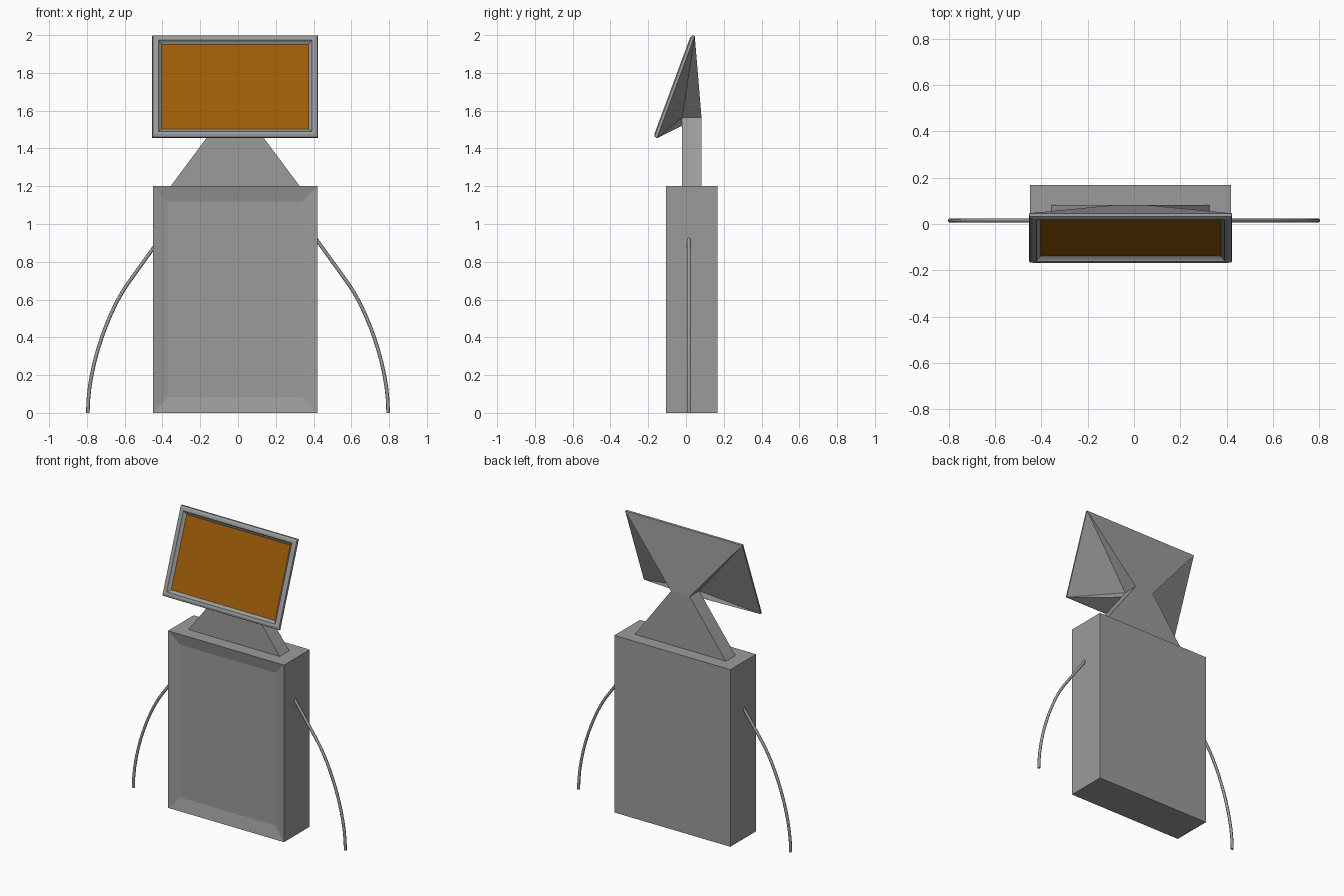
import bpy, bmesh
from math import sin, cos, radians
from mathutils import Vector

if "Cube" in bpy.data.objects:
    bpy.data.objects.remove(bpy.data.objects["Cube"])

XC = -0.015  # body, neck and head share this centre line


def material(name, rgb):
    mat = bpy.data.materials.new(name)
    mat.diffuse_color = (*rgb, 1)
    mat.use_nodes = True
    mat.node_tree.nodes["Principled BSDF"].inputs["Base Color"].default_value = mat.diffuse_color
    return mat


GREY = material("dark_grey", (0.33, 0.33, 0.33))
AMBER = material("amber", (0.34, 0.11, 0.002))


def make_mesh(name, verts, faces, mat=GREY):
    bm = bmesh.new()
    vs = [bm.verts.new(v) for v in verts]
    for f in faces:
        bm.faces.new([vs[i] for i in f])
    bmesh.ops.recalc_face_normals(bm, faces=bm.faces)
    me = bpy.data.meshes.new(name)
    bm.to_mesh(me)
    bm.free()
    me.materials.append(mat)
    ob = bpy.data.objects.new(name, me)
    bpy.context.collection.objects.link(ob)
    return ob


def loft(name, rings, caps=True):
    """Skin a list of four-cornered rings."""
    verts = [v for r in rings for v in r]
    n = len(rings)
    faces = [(4*k + i, 4*k + (i+1) % 4, 4*k + 4 + (i+1) % 4, 4*k + 4 + i)
             for k in range(n-1) for i in range(4)]
    if caps:
        faces += [(3, 2, 1, 0), tuple(range(4*n - 4, 4*n))]
    return make_mesh(name, verts, faces)


def upright(hw, y, z0, z1):
    return [(XC-hw, y, z0), (XC+hw, y, z0), (XC+hw, y, z1), (XC-hw, y, z1)]


# Body with a shallow bevelled recess on the front
loft("body", [upright(0.435, 0.168, 0, 1.2), upright(0.435, -0.107, 0, 1.2),
              upright(0.355, -0.089, 0.085, 1.12)])

# Tapered neck plate
NB, NF, NZ = 0.082, -0.02, 1.565
def flat(hw, z):
    return [(XC-hw, NF, z), (XC+hw, NF, z), (XC+hw, NB, z), (XC-hw, NB, z)]
loft("neck", [flat(0.342, 1.2), flat(0.07, NZ)])

# Tilted head: rings are given as inset and depth relative to the front plane
TILT = radians(20.3)
UP = Vector((0, sin(TILT), cos(TILT)))
OUT = Vector((0, -cos(TILT), sin(TILT)))
HW, HH = 0.439, 0.289
CENTRE = Vector((XC, -0.173, 1.461)) + UP * HH

def tilted(inset, depth):
    return [CENTRE + Vector((sx*(HW-inset), 0, 0)) + UP*(sz*(HH-inset)) + OUT*depth
            for sx, sz in ((-1, -1), (1, -1), (1, 1), (-1, 1))]

loft("screen_frame", [tilted(0, -0.02), tilted(0.003, -0.006), tilted(0.016, 0),
                      tilted(0.032, 0), tilted(0.038, -0.008), tilted(0.05, -0.018)],
     caps=False)

# Screen
make_mesh("screen", tilted(0.05, -0.018), [(0, 1, 2, 3)], AMBER)

# Head shell tapering from the frame to the top of the neck
shell = tilted(0, -0.02)
for hw, y, z in ((0.103, NF, 1.52), (0.07, NF, NZ), (0.07, NB, NZ)):
    shell += [(XC-hw, y, z), (XC+hw, y, z)]
make_mesh("head_shell", shell, [
    (0, 1, 5, 4), (3, 2, 9, 8),
    (0, 4, 6), (0, 6, 3), (3, 6, 8),
    (1, 7, 5), (1, 2, 7), (2, 9, 7)])

# Thin drooping arms
for side, name in ((1, "right_arm"), (-1, "left_arm")):
    cu = bpy.data.curves.new(name, 'CURVE')
    cu.dimensions = '3D'
    cu.bevel_depth = 0.0095
    cu.bevel_resolution = 2
    cu.resolution_u = 12
    cu.use_fill_caps = True
    cu.materials.append(GREY)
    sp = cu.splines.new('BEZIER')
    sp.bezier_points.add(2)
    path = [((0.38, 0.97), (0.40, 0.94), (0.46, 0.855)),
            ((0.53, 0.76), (0.59, 0.675), (0.67, 0.56)),
            ((0.795, 0.27), (0.795, 0), (0.795, -0.1))]
    for bp, pts in zip(sp.bezier_points, path):
        bp.handle_left_type = bp.handle_right_type = 'FREE'
        bp.handle_left, bp.co, bp.handle_right = [(side*x, 0.015, z) for x, z in pts]
    arm = bpy.data.objects.new(name, cu)
    bpy.context.collection.objects.link(arm)
